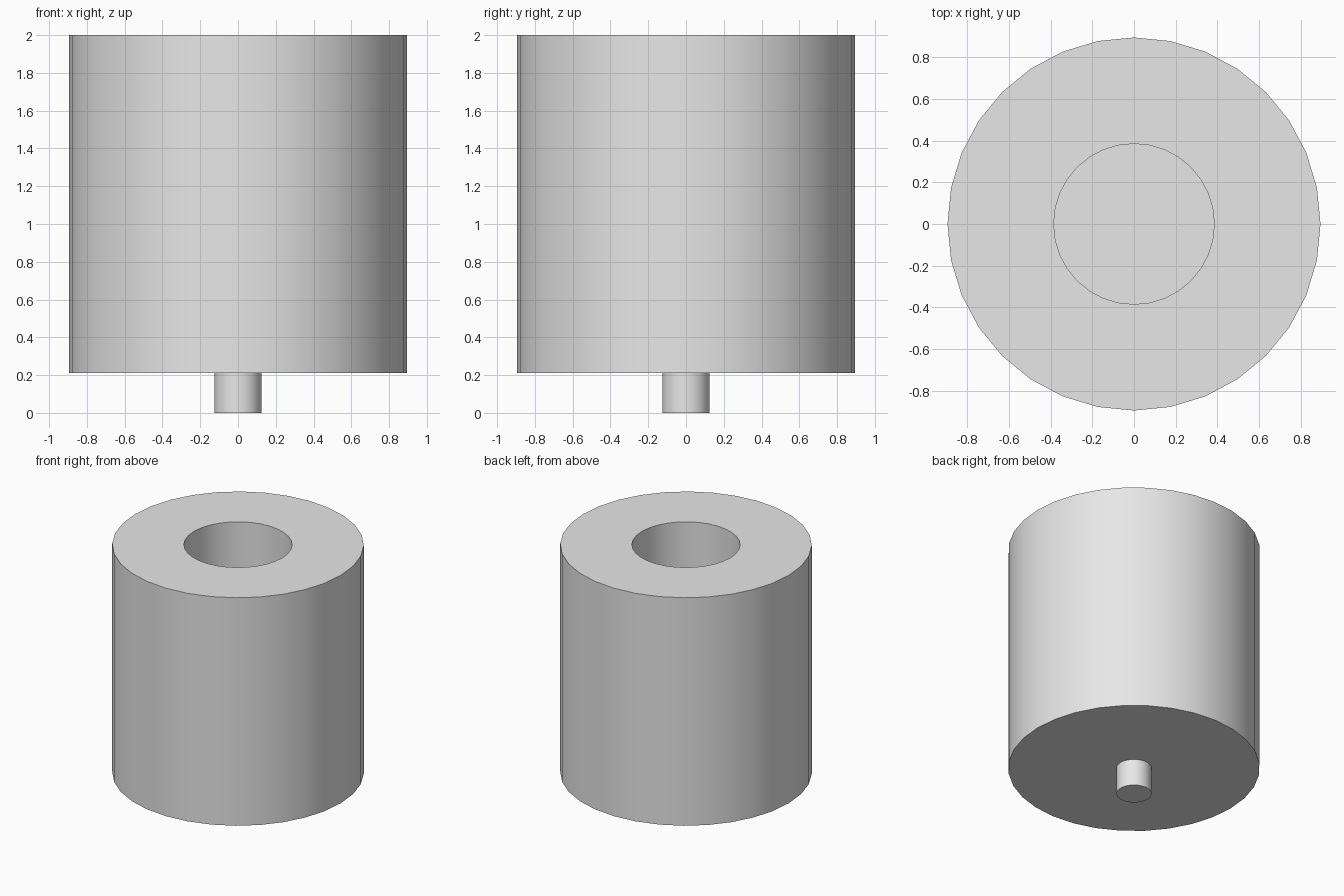
import bpy, bmesh, math

if "Cube" in bpy.data.objects:
    bpy.data.objects.remove(bpy.data.objects["Cube"])

SIDES = 32

grey = bpy.data.materials.new("light grey")
grey.diffuse_color = (0.8, 0.8, 0.8, 1)
grey.use_nodes = True
grey.node_tree.nodes["Principled BSDF"].inputs["Base Color"].default_value = grey.diffuse_color


def lathe(name, profile):
    """Revolve (radius, z) points around z; radius 0 ends are closed by flat discs."""
    bm = bmesh.new()
    rings = []
    for r, z in profile:
        rings.append([bm.verts.new((r * math.cos(2 * math.pi * i / SIDES),
                                    r * math.sin(2 * math.pi * i / SIDES), z))
                      for i in range(SIDES)])
    for low, high in zip(rings, rings[1:]):
        for i in range(SIDES):
            j = (i + 1) % SIDES
            bm.faces.new((low[i], low[j], high[j], high[i]))
    bm.faces.new(rings[0][::-1])
    bm.faces.new(rings[-1])
    bmesh.ops.recalc_face_normals(bm, faces=bm.faces)
    mesh = bpy.data.meshes.new(name)
    bm.to_mesh(mesh)
    bm.free()
    mesh.materials.append(grey)
    obj = bpy.data.objects.new(name, mesh)
    bpy.context.collection.objects.link(obj)
    bpy.ops.object.select_all(action='DESELECT')
    obj.select_set(True)
    bpy.context.view_layer.objects.active = obj
    bpy.ops.object.shade_smooth_by_angle(angle=math.radians(30))
    return obj


# Drum with a blind round bore, and the short pin beneath, as one turned piece
lathe("bored_drum_with_pin", [
    (0.125, 0.0), (0.125, 0.21),      # pin
    (0.895, 0.21), (0.895, 2.0),      # underside and outer wall
    (0.385, 2.0), (0.385, 1.1),       # top rim and bore wall, floor closes it
])
